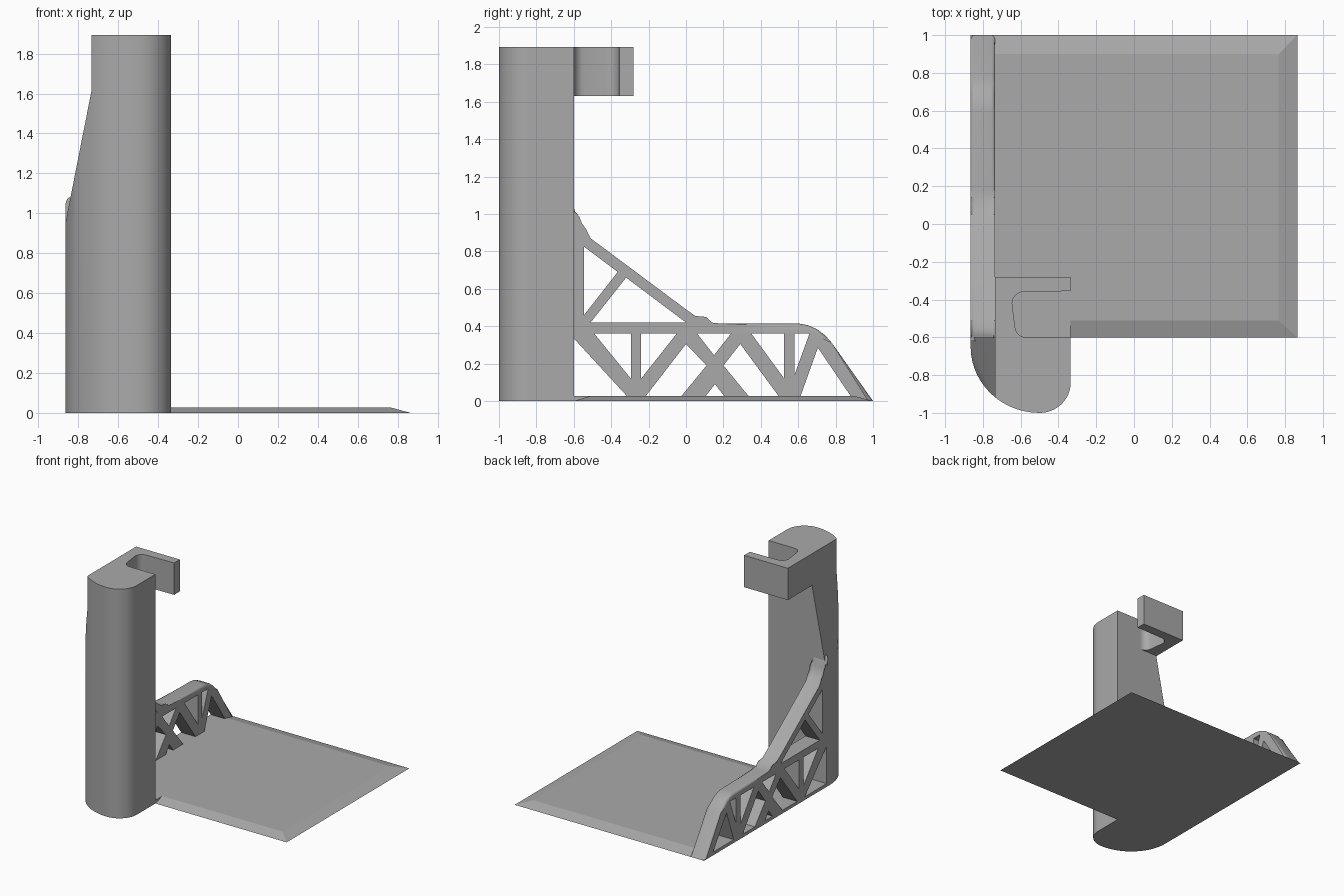
import bpy, bmesh, math
from mathutils import Vector

if "Cube" in bpy.data.objects:
    bpy.data.objects.remove(bpy.data.objects["Cube"], do_unlink=True)

grey = bpy.data.materials.new("plain grey")
grey.use_nodes = True
grey.diffuse_color = (0.4, 0.4, 0.4, 1)
grey.node_tree.nodes["Principled BSDF"].inputs["Base Color"].default_value = (0.4, 0.4, 0.4, 1)

# Maps profile coordinates (u, v) and depth d to 3D for each extrusion axis
PLACE = {
    "x": lambda u, v, d: Vector((d, u, v)),
    "y": lambda u, v, d: Vector((u, d, v)),
    "z": lambda u, v, d: Vector((u, v, d)),
}


def add_prism(bm, points, axis, start, end):
    rings = [[bm.verts.new(PLACE[axis](u, v, d)) for u, v in points] for d in (start, end)]
    bm.faces.new(rings[0])
    bm.faces.new(rings[1])
    n = len(points)
    for i in range(n):
        j = (i + 1) % n
        bm.faces.new((rings[0][i], rings[0][j], rings[1][j], rings[1][i]))
    return rings


def finish(bm, name):
    bmesh.ops.recalc_face_normals(bm, faces=bm.faces[:])
    mesh = bpy.data.meshes.new(name)
    bm.to_mesh(mesh)
    bm.free()
    mesh.materials.append(grey)
    obj = bpy.data.objects.new(name, mesh)
    bpy.context.collection.objects.link(obj)
    return obj


def cut(obj, cutter):
    mod = obj.modifiers.new("cut", "BOOLEAN")
    mod.operation = "DIFFERENCE"
    mod.solver = "EXACT"
    mod.object = cutter
    bpy.context.view_layer.objects.active = obj
    bpy.ops.object.modifier_apply(modifier=mod.name)
    bpy.data.objects.remove(cutter, do_unlink=True)


def smooth(obj):
    bpy.ops.object.select_all(action="DESELECT")
    obj.select_set(True)
    bpy.context.view_layer.objects.active = obj
    bpy.ops.object.shade_smooth_by_angle(angle=math.radians(30))


def arc(cx, cy, rx, ry, a0, a1, steps=14):
    angles = [math.radians(a0 + (a1 - a0) * i / steps) for i in range(steps + 1)]
    return [(cx + rx * math.cos(a), cy + ry * math.sin(a)) for a in angles]


LEFT, INNER, RIGHT = -0.865, -0.735, -0.335
TOP = 1.893

# Tower: rounded front, flat back, outer side tapered near the top
profile = [(LEFT, -0.6)]
profile += arc(-0.5, -0.65, 0.365, 0.35, 180, 270)
profile += arc(-0.5, -0.84, 0.165, 0.16, 270, 360)[1:]
profile += [(RIGHT, -0.6)]
bm = bmesh.new()
add_prism(bm, profile, "z", 0, TOP)
tower = finish(bm, "tower")
bm = bmesh.new()
add_prism(bm, [(-1, 0.95), (LEFT, 0.95), (INNER, 1.61), (INNER, 2), (-1, 2)], "y", -1.2, -0.4)
cut(tower, finish(bm, "taper_cutter"))
smooth(tower)

# Hook: open slot behind the tower top
hook_profile = [(RIGHT, -0.28), (INNER, -0.28), (INNER, -0.6), (-0.56, -0.6)]
hook_profile += arc(-0.57, -0.54, 0.06, 0.06, 270, 186, 8)
hook_profile += arc(-0.585, -0.42, 0.06, 0.06, 180, 90, 8)
hook_profile += [(RIGHT, -0.355)]
bm = bmesh.new()
add_prism(bm, hook_profile, "z", 1.63, TOP)
smooth(finish(bm, "hook"))

# Base plate: thin with three chamfered edges, full thickness behind the tower
THICK = 0.027
bm = bmesh.new()
low = [(RIGHT, -0.6), (0.865, -0.6), (0.865, 1), (LEFT, 1), (LEFT, -0.6)]
high = [(RIGHT, -0.51), (0.765, -0.51), (0.765, 0.9), (LEFT, 0.9), (LEFT, -0.6), (RIGHT, -0.6)]
low_v = [bm.verts.new((x, y, 0)) for x, y in low]
high_v = [bm.verts.new((x, y, THICK)) for x, y in high]
bm.faces.new(low_v)
bm.faces.new(high_v)
for i in range(4):
    bm.faces.new((low_v[i], low_v[i + 1], high_v[i + 1], high_v[i]))
bm.faces.new((low_v[4], low_v[0], high_v[5], high_v[4]))
bm.faces.new((low_v[0], high_v[0], high_v[5]))
finish(bm, "base_plate")

# Truss wall: curved rail outline with rounded upper edges
rail = [(-0.62, 1.08), (-0.6, 1.04), (-0.59, 0.98), (-0.575, 0.94), (-0.55, 0.905), (-0.51, 0.87),
        (0, 0.49), (0.05, 0.455), (0.1, 0.43), (0.14, 0.419), (0.18, 0.415),
        (0.6, 0.415), (0.65, 0.406), (0.7, 0.384), (0.745, 0.35), (0.78, 0.31), (1, 0)]
bm = bmesh.new()
rings = add_prism(bm, rail + [(-0.62, 0)], "x", LEFT, INNER)
edges = [bm.edges.get((r[i], r[i + 1])) for r in rings for i in range(len(rail) - 1)]
bmesh.ops.bevel(bm, geom=edges, offset=0.035, segments=5, profile=0.5, affect="EDGES", clamp_overlap=True)
wall = finish(bm, "truss_wall")

# Openings between the struts
B, T = 0.02, 0.36
holes = [
    [(-0.545, 0.825), (-0.365, 0.69), (-0.545, 0.46)],
    [(-0.51, 0.42), (0, 0.42), (-0.32, 0.66)],
    [(-0.6, 0.335), (-0.6, B), (-0.31, B)],
    [(-0.49, T), (-0.295, T), (-0.295, 0.12)],
    [(-0.24, T), (-0.05, T), (-0.24, 0.12)],
    [(0, 0.305), (-0.22, B), (-0.03, B), (0.11, 0.19)],
    [(0.06, T), (0.24, T), (0.15, 0.245)],
    [(0.1, B), (0.21, B), (0.155, 0.09)],
    [(0.29, 0.305), (0.2, 0.19), (0.34, B), (0.5, B)],
    [(0.35, T), (0.525, T), (0.525, 0.12)],
    [(0.58, T), (0.66, T), (0.58, 0.14)],
    [(0.705, 0.285), (0.61, B), (0.885, B)],
]
bm = bmesh.new()
for hole in holes:
    add_prism(bm, hole, "x", -1, -0.6)
cut(wall, finish(bm, "opening_cutter"))
smooth(wall)
